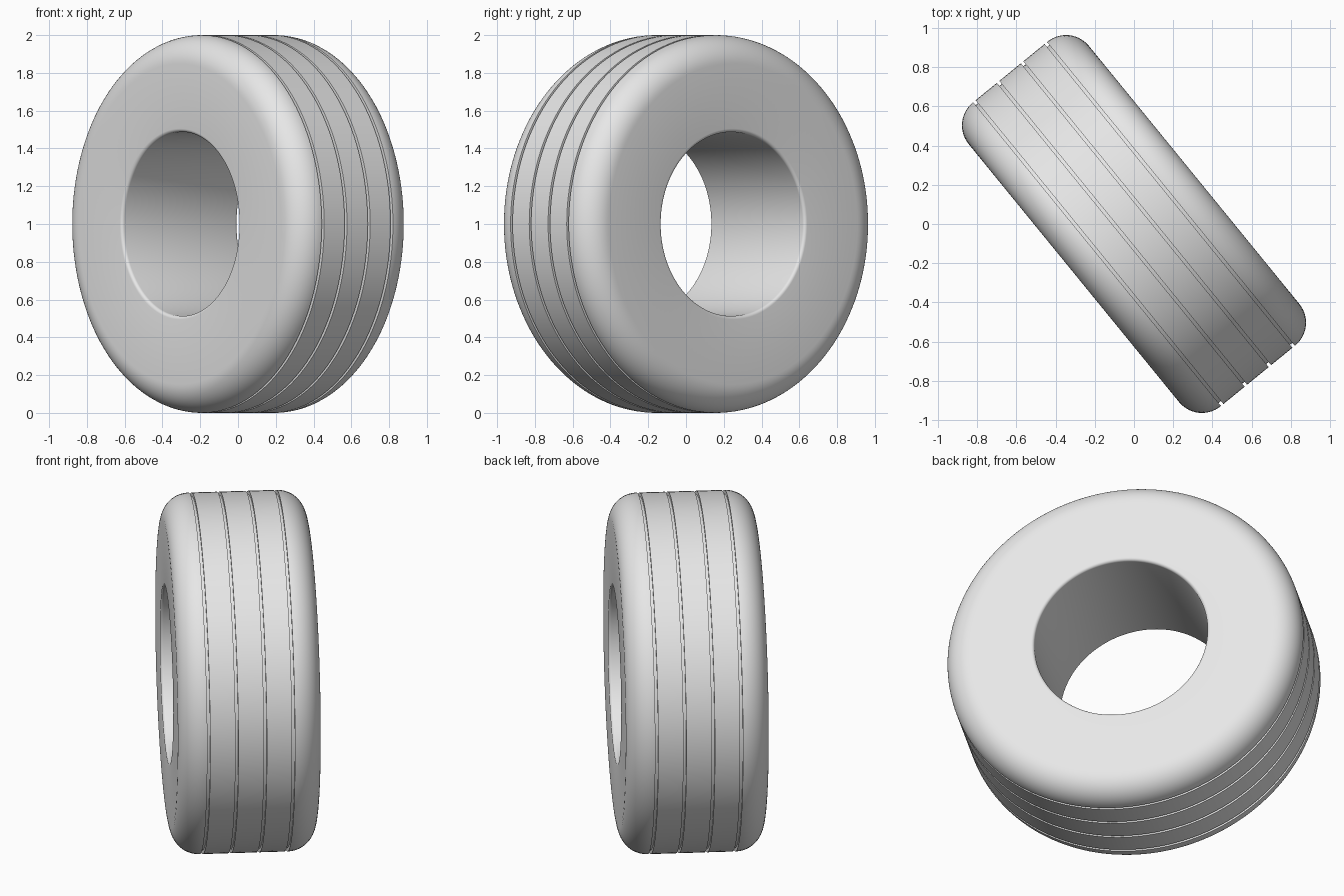
import bpy, bmesh, math
from mathutils import Matrix

if "Cube" in bpy.data.objects:
    bpy.data.objects.remove(bpy.data.objects["Cube"])

R, W = 1.0, 0.396            # outer radius, half width
C = 0.151                    # shoulder rounding radius
HOLE, LIP = 0.487, 0.018     # hole radius, rounded hole edge
GROOVES = (-0.235, -0.079, 0.079, 0.235)
GW, GD = 0.008, 0.02         # groove half width and depth
SEGMENTS = 160


def arc(ca, cr, rad, start, end, steps):
    """Points (axial, radial) along a rounded corner."""
    out = []
    for i in range(steps + 1):
        t = math.radians(start + (end - start) * i / steps)
        out.append((ca + rad * math.cos(t), cr + rad * math.sin(t)))
    return out


# Closed tyre cross-section: shoulder, grooved tread, shoulder, hole edges
profile = arc(-W + C, R - C, C, 180, 90, 14)
for g in GROOVES:
    profile += [(g - GW, R), (g - GW, R - GD), (g + GW, R - GD), (g + GW, R)]
profile += arc(W - C, R - C, C, 90, 0, 14)
profile += arc(W - LIP, HOLE + LIP, LIP, 0, -90, 5)
profile += arc(-W + LIP, HOLE + LIP, LIP, 270, 180, 5)

# Revolve the section about the x axis
bm = bmesh.new()
rings = []
for s in range(SEGMENTS):
    a = 2 * math.pi * s / SEGMENTS
    rings.append([bm.verts.new((x, r * math.cos(a), r * math.sin(a)))
                  for x, r in profile])
n = len(profile)
for s in range(SEGMENTS):
    p, q = rings[s], rings[(s + 1) % SEGMENTS]
    for i in range(n):
        j = (i + 1) % n
        bm.faces.new((p[i], p[j], q[j], q[i]))
bmesh.ops.recalc_face_normals(bm, faces=bm.faces)

# Turn the axle direction and stand the tyre on the ground
bm.transform(Matrix.Translation((0, 0, R)) @ Matrix.Rotation(math.radians(39.2), 4, 'Z'))
mesh = bpy.data.meshes.new("tyre")
bm.to_mesh(mesh)
bm.free()

tyre = bpy.data.objects.new("tyre", mesh)
bpy.context.collection.objects.link(tyre)
grey = bpy.data.materials.new("light grey")
grey.diffuse_color = (0.8, 0.8, 0.8, 1)
grey.use_nodes = True
grey.node_tree.nodes["Principled BSDF"].inputs["Base Color"].default_value = grey.diffuse_color
mesh.materials.append(grey)

bpy.context.view_layer.objects.active = tyre
tyre.select_set(True)
bpy.ops.object.shade_smooth_by_angle(angle=math.radians(30))
